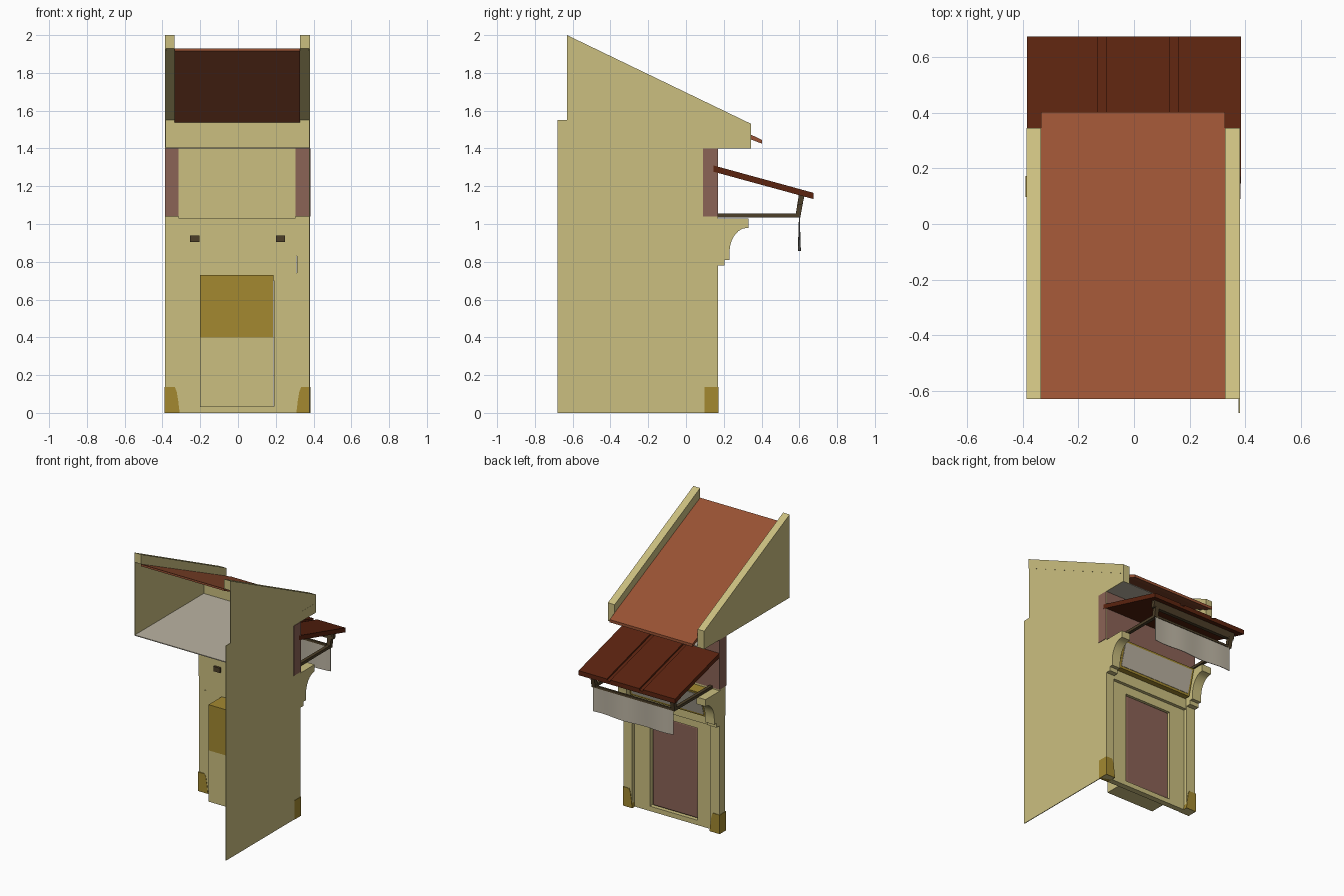
import bpy, bmesh, math

if "Cube" in bpy.data.objects:
    bpy.data.objects.remove(bpy.data.objects["Cube"])


def make_mat(name, r, g, b):
    lin = lambda c: ((c / 255 + 0.055) / 1.055) ** 2.4 if c > 10 else c / 255 / 12.92
    m = bpy.data.materials.new(name)
    m.diffuse_color = (lin(r), lin(g), lin(b), 1)
    m.use_nodes = True
    m.node_tree.nodes["Principled BSDF"].inputs["Base Color"].default_value = m.diffuse_color
    return m


BEIGE = make_mat("beige stucco", 203, 191, 128)
GOLD = make_mat("ochre trim", 163, 137, 48)
ORANGE = make_mat("terracotta roof", 153, 82, 51)
RED = make_mat("dark red awning", 91, 35, 15)
MAUVE = make_mat("mauve brown", 139, 99, 86)
WOOD = make_mat("dark wood", 76, 62, 40)
PLASTER = make_mat("pale plaster", 187, 179, 162)


def finish(name, bm, mat):
    bmesh.ops.recalc_face_normals(bm, faces=bm.faces)
    me = bpy.data.meshes.new(name)
    bm.to_mesh(me)
    bm.free()
    me.materials.append(mat)
    ob = bpy.data.objects.new(name, me)
    bpy.context.collection.objects.link(ob)
    return ob


def prism(name, pts, a, b, mat, axis="x"):
    """Extrude a (y,z) profile along x, or an (x,z) profile along y."""
    bm = bmesh.new()
    put = (lambda t, p: (t, p[0], p[1])) if axis == "x" else (lambda t, p: (p[0], t, p[1]))
    va = [bm.verts.new(put(a, p)) for p in pts]
    vb = [bm.verts.new(put(b, p)) for p in pts]
    bm.faces.new(va)
    bm.faces.new(vb[::-1])
    n = len(pts)
    for i in range(n):
        bm.faces.new((va[i], vb[i], vb[(i + 1) % n], va[(i + 1) % n]))
    return finish(name, bm, mat)


def box(name, x0, x1, y0, y1, z0, z1, mat):
    return prism(name, [(y0, z0), (y1, z0), (y1, z1), (y0, z1)], x0, x1, mat)


def smooth(ob, angle=40):
    bpy.ops.object.select_all(action="DESELECT")
    ob.select_set(True)
    bpy.context.view_layer.objects.active = ob
    bpy.ops.object.shade_smooth_by_angle(angle=math.radians(angle))


# side wall (right only) and the two gables
prism("right_wall", [(-.68, 0), (.17, 0), (.17, 1.40), (-.63, 1.40), (-.63, 1.55), (-.68, 1.55)],
      .376, .381, BEIGE)
GABLE = [(-.63, 1.40), (.345, 1.40), (.345, 1.53), (-.63, 2.0)]
prism("right_gable", GABLE, .376, .381, BEIGE)
prism("left_gable", GABLE, -.387, -.382, BEIGE)

# sloped roof, parapet caps and eave blocks
prism("roof", [(-.63, 1.93), (.403, 1.445), (.403, 1.425), (.345, 1.447), (-.63, 1.915)],
      -.335, .328, ORANGE)
for side, a, b in (("left", -.387, -.335), ("right", .328, .382)):
    prism(side + "_parapet", [(-.63, 1.93), (-.63, 2.0), (.345, 1.53), (.345, 1.46)], a, b, BEIGE)
    box(side + "_eave_block", a, b, .17, .345, 1.40, 1.47, BEIGE)

# attic floor and attic wall
box("attic_floor", -.385, .38, -.63, .344, 1.40, 1.406, PLASTER)
box("attic_wall", -.385, .38, .155, .165, 1.40, 1.55, BEIGE)

# upper storey panel with lining behind
box("upper_panel", -.387, .384, .09, .17, 1.04, 1.40, MAUVE)
box("upper_lining", -.315, .305, .083, .09, 1.03, 1.40, BEIGE)

# lower facade: wall around the doorway, lintel, wall behind sign
for side, s in (("left", -1), ("right", 1)):
    x0, x1 = sorted((s * .19, s * .34))
    box(side + "_jamb", x0, x1, .1, .142, 0, .74, BEIGE)
box("door_sill", -.2, .19, .1, .142, 0, .035, BEIGE)
box("door_head", -.32, .31, .1, .142, .70, .78, BEIGE)
box("lintel", -.32, .31, .1, .165, .76, .835, BEIGE)
box("sign_wall", -.387, .381, .1, .165, .83, 1.04, BEIGE)

# pillars, ochre feet and curved corbels
corbel = [(.165, .78), (.205, .78), (.205, .81), (.23, .81), (.23, .85)]
corbel += [(.325 - .095 * math.cos(math.radians(t)), .85 + .13 * math.sin(math.radians(t)))
           for t in range(15, 91, 15)]
corbel += [(.33, .98), (.33, 1.03), (.165, 1.03)]
for side, s, out in (("left", -1, .387), ("right", 1, .381)):
    inn = .313
    x0, x1 = sorted((s * inn, s * out))
    box(side + "_pillar", x0, x1, .105, .169, .0, .84, BEIGE)
    foot = [(s * (out + .003), 0), (s * .309, 0), (s * .316, .06), (s * .325, .115),
            (s * .335, .137), (s * (out + .003), .137)]
    prism(side + "_foot", foot, .098, .173, GOLD, "y")
    smooth(prism(side + "_corbel", corbel, x0, x1, BEIGE), 30)

# door recess box and door leaf
box("door_recess_lower", -.2, .187, -.05, .11, .03, .4, BEIGE)
box("door_recess_upper", -.2, .187, -.05, .11, .4, .73, GOLD)
door = box("door", -.188, .178, .105, .13, .04, .70, MAUVE)
bev = door.modifiers.new("bevel", "BEVEL")
bev.width = .012
bev.segments = 3
smooth(door, 60)

# tilted sign board with ochre rim
prism("sign_rim", [(.165, .835), (.205, .835), (.255, 1.025), (.165, 1.025)], -.305, .3, GOLD)
prism("sign_face", [(.205, .85), (.2115, .85), (.2565, 1.01), (.249, 1.01)], -.29, .285, PLASTER)

# wooden stubs, support rods and struts for the awning
for side, x in (("left", -.23), ("right", .225)):
    box(side + "_stub", x - .025, x + .025, .085, .2, .905, .94, WOOD)
for side, x in (("left", -.32), ("right", .315)):
    box(side + "_rod", x - .012, x + .012, .165, .6, 1.035, 1.055, WOOD)
    prism(side + "_strut", [(.58, 1.045), (.605, 1.035), (.628, 1.16), (.598, 1.16)],
          x - .015, x + .015, WOOD)
prism("awning_beam", [(.59, 1.10), (.615, 1.10), (.63, 1.16), (.598, 1.165)], -.345, .345, WOOD)
box("cloth_bar", -.33, .33, .592, .606, 1.036, 1.052, WOOD)

# awning: base slab with three raised boards
SLOPE = (1.165 - 1.31) / .53


def awning_profile(top, bottom, y0=.145, y1=.675):
    z = lambda y, d: 1.31 + SLOPE * (y - .145) - d
    return [(y0, z(y0, bottom)), (y1, z(y1, bottom)), (y1, z(y1, top)), (y0, z(y0, top))]


prism("awning_base", awning_profile(.012, .033), -.385, .385, RED)
for i, (a, b) in enumerate(((-.385, -.13), (-.1, .13), (.16, .385))):
    prism("awning_board_%d" % (i + 1), awning_profile(0, .014), a, b, RED)

# hanging cloth with a gentle wave
bm = bmesh.new()
N = 32
rows = []
for i in range(N + 1):
    t = i / N
    x = -.32 + .64 * t
    w = .006 * math.sin(t * math.pi * 4)
    rows.append([bm.verts.new(c) for c in (
        (x, .598, 1.045), (x, .598 + w, .862 - .004 * math.sin(t * math.pi)),
        (x, .602 + w, .862 - .004 * math.sin(t * math.pi)), (x, .602, 1.045))])
for r, q in zip(rows, rows[1:]):
    for k in range(4):
        bm.faces.new((r[k], r[(k + 1) % 4], q[(k + 1) % 4], q[k]))
bm.faces.new(rows[0])
bm.faces.new(rows[-1])
smooth(finish("hanging_cloth", bm, PLASTER))
